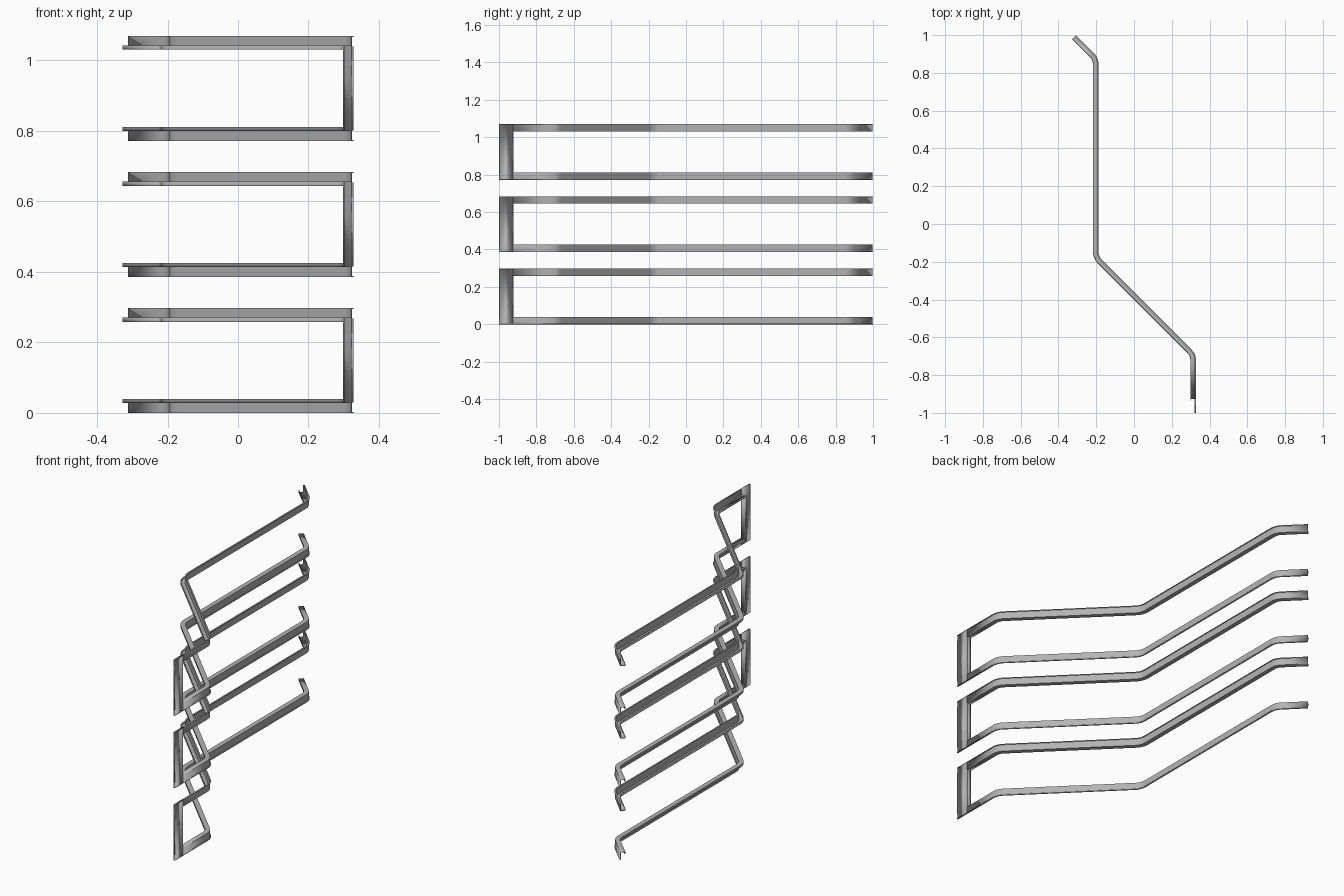
import bpy, math
from mathutils import Vector

cube = bpy.data.objects.get("Cube")
if cube:
    bpy.data.objects.remove(cube, do_unlink=True)

HEIGHT = 0.298      # one bracket
SPACING = 0.386     # between stacked brackets
SHEET = 0.003       # metal thickness
WEB_X = 0.322       # plane of the front end
OPENING_Y = -0.925  # front edge of the opening

steel = bpy.data.materials.new("grey steel")
steel.use_nodes = True
grey = (0.45, 0.45, 0.45, 1)
steel.diffuse_color = grey
steel.node_tree.nodes["Principled BSDF"].inputs["Base Color"].default_value = grey


def sheet_part(name, rows):
    """Skin rows of points as bent sheet metal, repeated up the stack."""
    n = len(rows[0])
    verts = [p for row in rows for p in row]
    faces = [(i * n + j, i * n + j + 1, (i + 1) * n + j + 1, (i + 1) * n + j)
             for i in range(len(rows) - 1) for j in range(n - 1)]
    mesh = bpy.data.meshes.new(name)
    mesh.from_pydata(verts, [], faces)
    mesh.materials.append(steel)
    obj = bpy.data.objects.new(name, mesh)
    bpy.context.collection.objects.link(obj)
    bpy.ops.object.select_all(action='DESELECT')
    obj.select_set(True)
    bpy.context.view_layer.objects.active = obj
    bpy.ops.object.shade_smooth_by_angle(angle=math.radians(30))
    solid = obj.modifiers.new("thickness", 'SOLIDIFY')
    solid.thickness = SHEET
    solid.offset = 0
    solid.use_even_offset = True
    stack = obj.modifiers.new("stack", 'ARRAY')
    stack.count = 3
    stack.use_relative_offset = False
    stack.use_constant_offset = True
    stack.constant_offset_displace = (0, 0, SPACING)
    return obj


def rounded(points, tangent, steps=6):
    """Replace the inner corners of a plan path with smooth bends."""
    pts = [Vector(p) for p in points]
    path = [pts[0]]
    for a, b, c in zip(pts, pts[1:], pts[2:]):
        start = b + (a - b).normalized() * tangent
        end = b + (c - b).normalized() * tangent
        for k in range(steps + 1):
            t = k / steps
            path.append(start * (1 - t) ** 2 + b * 2 * t * (1 - t) + end * t ** 2)
    return path + [pts[-1]]


def sweep(path, profile):
    """Carry a (sideways, z) profile along a plan path with mitred joints."""
    rows = []
    for i, p in enumerate(path):
        into = (p - path[max(i - 1, 0)]).normalized()
        out = (path[min(i + 1, len(path) - 1)] - p).normalized()
        along = (into + out).normalized()
        side = Vector((-along.y, along.x))
        stretch = 1 / along.dot(out if out.length else into)
        rows.append([(p.x + side.x * u * stretch, p.y + side.y * u * stretch, z)
                     for u, z in profile])
    return rows


# Rails: outer lip, web, inner flange and return lip
plan = rounded([(WEB_X, OPENING_Y), (WEB_X, -0.69), (-0.194, -0.174),
                (-0.194, 0.878), (-0.311, 0.995)], 0.032)
section = [(-0.006, 0.0015), (0, 0.0015), (0, 0.038), (0.022, 0.038), (0.022, 0.028)]
sheet_part("lower_rail", sweep(plan, section))
sheet_part("upper_rail", sweep(plan, [(u, HEIGHT - z) for u, z in section]))

# End plate with top and bottom lips
plate = [(WEB_X + 0.006, 0.0015), (WEB_X, 0.0015),
         (WEB_X, HEIGHT - 0.0015), (WEB_X + 0.006, HEIGHT - 0.0015)]
sheet_part("end_plate", [[(x, y, z) for x, z in plate] for y in (-1, OPENING_Y)])

# Front tab between the relieved corners
sheet_part("front_tab", [[(x, -0.9985, z) for x in (WEB_X, WEB_X + 0.006)]
                         for z in (0.03, HEIGHT - 0.03)])

# Upright flange along the front of the opening
upright = [(WEB_X, OPENING_Y), (WEB_X - 0.022, OPENING_Y), (WEB_X - 0.022, OPENING_Y - 0.01)]
sheet_part("upright_flange", [[(x, y, z) for x, y in upright]
                              for z in (0.028, HEIGHT - 0.028)])
